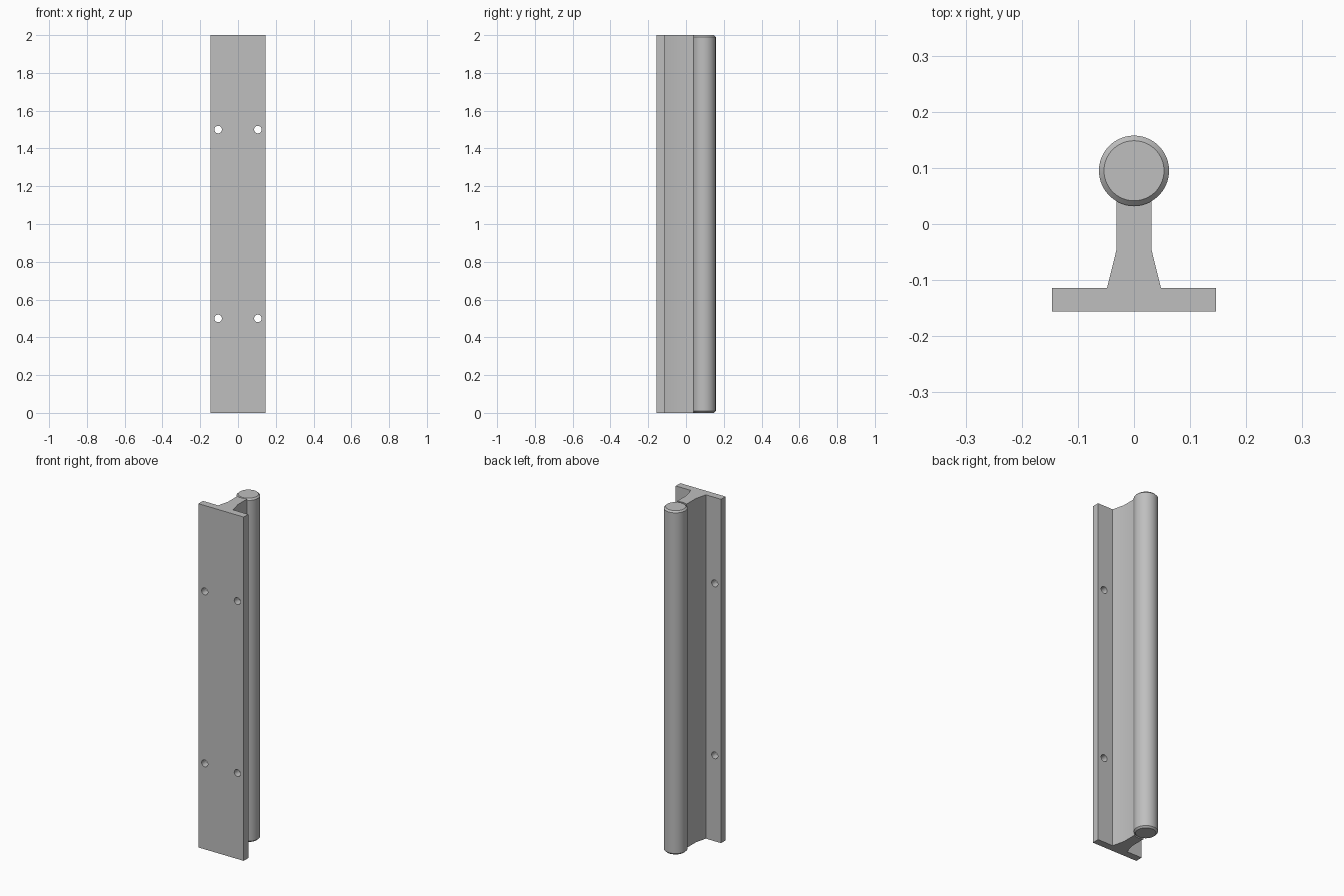
import bpy, bmesh, math

if "Cube" in bpy.data.objects:
    bpy.data.objects.remove(bpy.data.objects["Cube"])

HEIGHT = 2.0
SHAFT_Y, SHAFT_R, CHAMFER = 0.095, 0.0625, 0.009
WEB_HALF = 0.031

steel = bpy.data.materials.new("grey steel")
steel.use_nodes = True
grey = (0.52, 0.52, 0.52, 1)
steel.diffuse_color = grey
steel.node_tree.nodes["Principled BSDF"].inputs["Base Color"].default_value = grey


def finish(name, bm):
    bmesh.ops.recalc_face_normals(bm, faces=bm.faces)
    mesh = bpy.data.meshes.new(name)
    bm.to_mesh(mesh)
    bm.free()
    mesh.materials.append(steel)
    obj = bpy.data.objects.new(name, mesh)
    bpy.context.collection.objects.link(obj)
    return obj


def smooth(obj):
    bpy.ops.object.select_all(action='DESELECT')
    obj.select_set(True)
    bpy.context.view_layer.objects.active = obj
    bpy.ops.object.shade_smooth_by_angle(angle=math.radians(30))


# Support rail: flange, tapered foot and web with a round cradle for the shaft
half = [(0.146, -0.156), (0.146, -0.114), (0.048, -0.114), (WEB_HALF, -0.045)]
reach = math.asin(WEB_HALF / SHAFT_R)
cradle = []
for i in range(13):
    a = reach * (1 - i / 6)
    cradle.append((SHAFT_R * math.sin(a), SHAFT_Y - SHAFT_R * math.cos(a)))
outline = half + cradle + [(-x, y) for x, y in reversed(half)]

bm = bmesh.new()
base = bm.faces.new([bm.verts.new((x, y, 0)) for x, y in outline])
extruded = bmesh.ops.extrude_face_region(bm, geom=[base])["geom"]
top = [v for v in extruded if isinstance(v, bmesh.types.BMVert)]
bmesh.ops.translate(bm, verts=top, vec=(0, 0, HEIGHT))
rail = finish("support_rail", bm)

# Mounting holes through the flange
bpy.context.view_layer.objects.active = rail
for x in (-0.105, 0.105):
    for z in (0.5, 1.5):
        bpy.ops.mesh.primitive_cylinder_add(
            vertices=32, radius=0.02, depth=0.1,
            location=(x, -0.135, z), rotation=(math.pi / 2, 0, 0))
        cutter = bpy.context.object
        cutter.name = "hole_cutter"
        cutter.data.materials.append(steel)
        cutter.hide_render = True
        cut = rail.modifiers.new("mounting_hole", 'BOOLEAN')
        cut.operation = 'DIFFERENCE'
        cut.solver = 'EXACT'
        cut.object = cutter
        bpy.context.view_layer.objects.active = rail
        bpy.ops.object.select_all(action='DESELECT')
        rail.select_set(True)
        bpy.ops.object.modifier_apply(modifier=cut.name)
        bpy.data.objects.remove(cutter)
smooth(rail)

# Round shaft with chamfered ends
bm = bmesh.new()
bmesh.ops.create_cone(bm, cap_ends=True, segments=72, radius1=SHAFT_R,
                      radius2=SHAFT_R, depth=HEIGHT)
bmesh.ops.translate(bm, verts=bm.verts, vec=(0, SHAFT_Y, HEIGHT / 2))
rims = [e for e in bm.edges if abs(e.verts[0].co.z - e.verts[1].co.z) < 0.001]
bmesh.ops.bevel(bm, geom=rims, offset=CHAMFER, segments=1, affect='EDGES')
smooth(finish("shaft", bm))
